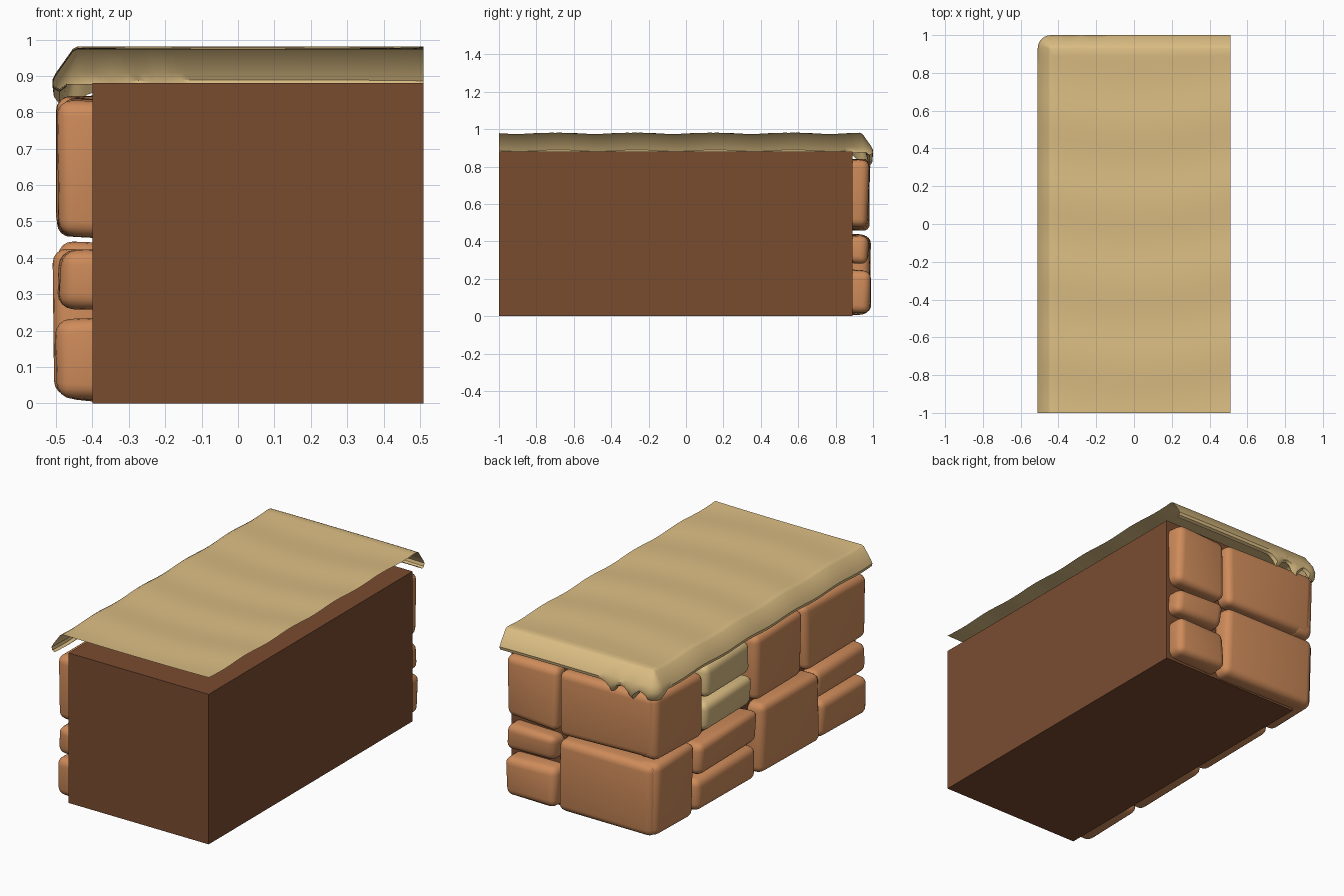
import bpy, bmesh, math, random
from mathutils import Vector

random.seed(4)
if "Cube" in bpy.data.objects:
    bpy.data.objects.remove(bpy.data.objects["Cube"])


def material(name, rgb):
    lin = [((c / 255 + 0.055) / 1.055) ** 2.4 for c in rgb] + [1]
    m = bpy.data.materials.new(name)
    m.use_nodes = True
    m.diffuse_color = lin
    m.node_tree.nodes["Principled BSDF"].inputs["Base Color"].default_value = lin
    return m


EARTH = material("dark earth", (122, 76, 48))
CLAY = material("clay stone", (206, 139, 90))
SAND = material("sand", (219, 189, 131))


def add_object(name, bm, mat, smooth=True):
    bmesh.ops.recalc_face_normals(bm, faces=bm.faces)
    mesh = bpy.data.meshes.new(name)
    bm.to_mesh(mesh)
    bm.free()
    mesh.materials.append(mat)
    ob = bpy.data.objects.new(name, mesh)
    bpy.context.collection.objects.link(ob)
    if smooth:
        bpy.ops.object.select_all(action='DESELECT')
        ob.select_set(True)
        bpy.context.view_layer.objects.active = ob
        bpy.ops.object.shade_smooth_by_angle(angle=math.radians(35))
    return ob


def box(lo, hi):
    bm = bmesh.new()
    bmesh.ops.create_cube(bm, size=1)
    for v in bm.verts:
        v.co = [lo[i] if v.co[i] < 0 else hi[i] for i in range(3)]
    return bm


# Earth core
add_object("earth_core", box((-0.40, -1, 0), (0.51, 0.89, 0.88)), EARTH, False)


# Rounded, slightly crooked stones set into a wall
def stone(name, side, a0, a1, z0, z1, mat=CLAY):
    front = random.uniform(0.098, 0.112)
    if side == "left":
        lo, hi = (-0.40 - front, a0, z0), (-0.34, a1, z1)
    else:
        lo, hi = (a0, 0.83, z0), (a1, 0.885 + front, z1)
    bm = box(lo, hi)
    mid = (Vector(lo) + Vector(hi)) / 2
    for v in bm.verts:
        for i in range(3):
            v.co[i] += math.copysign(random.uniform(0, 0.022), mid[i] - v.co[i])
    bmesh.ops.bevel(bm, geom=bm.edges[:], offset=0.042, offset_type='OFFSET',
                    segments=4, profile=0.5, affect='EDGES', clamp_overlap=True)
    add_object(name, bm, mat)


LEFT_STONES = [
    ("corner_upper", 0.53, 0.985, 0.45, 0.85, CLAY),
    ("corner_lower", 0.60, 0.985, 0.0, 0.45, CLAY),
    ("sand_upper", 0.08, 0.53, 0.65, 0.85, SAND),
    ("sand_lower", 0.06, 0.53, 0.45, 0.64, SAND),
    ("middle_upper", -0.39, 0.07, 0.46, 0.85, CLAY),
    ("slab_upper", 0.03, 0.61, 0.23, 0.43, CLAY),
    ("slab_lower", 0.02, 0.59, 0.0, 0.22, CLAY),
    ("middle_lower", -0.54, 0.02, 0.0, 0.43, CLAY),
    ("front_upper", -0.995, -0.40, 0.45, 0.85, CLAY),
    ("front_middle", -0.995, -0.50, 0.25, 0.44, CLAY),
    ("front_lower", -0.995, -0.54, 0.0, 0.24, CLAY),
]
BACK_STONES = [
    ("end_upper", 0.15, 0.507, 0.46, 0.85),
    ("wide_upper", -0.48, 0.15, 0.45, 0.85),
    ("end_middle", 0.16, 0.507, 0.27, 0.44),
    ("end_lower", 0.16, 0.507, 0.0, 0.26),
    ("wide_lower", -0.48, 0.16, 0.0, 0.45),
]
for name, a0, a1, z0, z1, mat in LEFT_STONES:
    stone("left_stone_" + name, "left", a0, a1, z0, z1, mat)
for name, a0, a1, z0, z1 in BACK_STONES:
    stone("back_stone_" + name, "back", a0, a1, z0, z1)


# Sand cover: a gently rippled top with a curled lip on the left and back
EDGE_X, EDGE_Y = -0.44, 0.93
LIP = [(0, 0.977), (0.014, 0.97), (0.06, 0.905), (0.07, 0.885),
       (0.066, 0.868), (0.05, 0.86), (0.03, 0.875)]


def ripple(x, y):
    return 0.004 * math.sin(15 * y - 4 * x * x)


def span(a, b, n):
    return [a + (b - a) * i / n for i in range(n + 1)]


def drip(x, y):
    # Runs of sand hang from the back lip near the corner
    if y < EDGE_Y:
        return 0
    runs = ((-0.21, 0.055), (-0.34, 0.07), (-0.45, 0.045))
    return sum(h * math.exp(-((x - c) / 0.032) ** 2) for c, h in runs)


def strip_faces(bm, rows):
    for r0, r1 in zip(rows, rows[1:]):
        for i in range(len(r0) - 1):
            bm.faces.new((r0[i], r0[i + 1], r1[i + 1], r1[i]))


bm = bmesh.new()
xs, ys = span(EDGE_X, 0.51, 40), span(-1, EDGE_Y, 48)
strip_faces(bm, [[bm.verts.new((x, y, LIP[0][1] + ripple(x, y))) for x in xs] for y in ys])
path = [(EDGE_X, y, -1, 0) for y in ys]
path += [(EDGE_X, EDGE_Y, -math.cos(t), math.sin(t)) for t in span(0.3, 1.27, 4)]
path += [(x, EDGE_Y, 0, 1) for x in xs]
rows = []
for x, y, dx, dy in path:
    row = []
    for i, (d, z) in enumerate(LIP):
        sag = drip(x, y) * max(0, i - 2) / 3 if i < 6 else 0
        row.append(bm.verts.new((x + dx * d, y + dy * d, z + ripple(x, y) - sag)))
    rows.append(row)
strip_faces(bm, rows)
bmesh.ops.remove_doubles(bm, verts=bm.verts, dist=0.0005)
add_object("sand_cover", bm, SAND)
